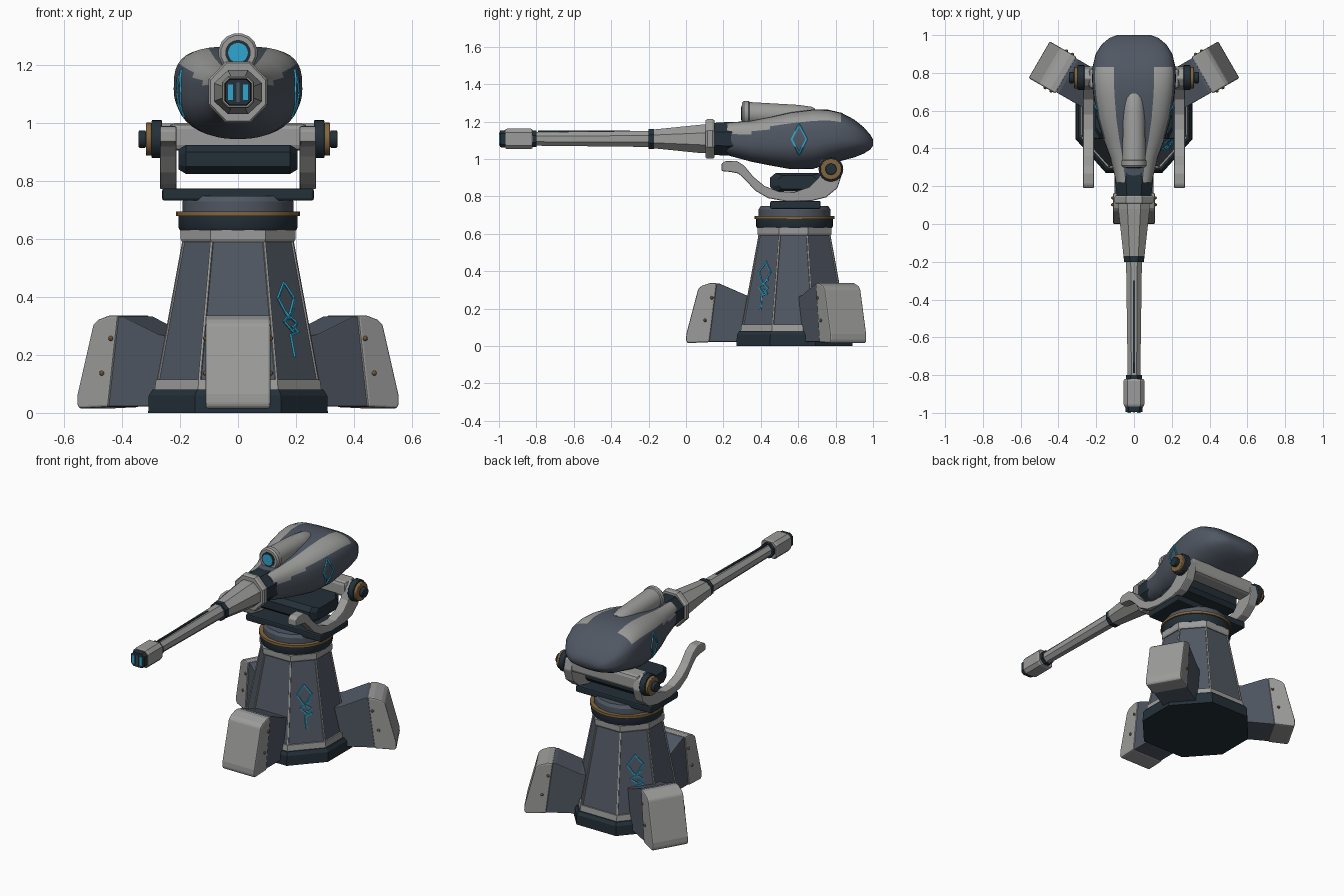
import bpy, bmesh, math
from mathutils import Vector

if "Cube" in bpy.data.objects:
    bpy.data.objects.remove(bpy.data.objects["Cube"])

def mat(name, c):
    m = bpy.data.materials.new(name)
    m.diffuse_color = (*c, 1)
    m.use_nodes = True
    m.node_tree.nodes["Principled BSDF"].inputs["Base Color"].default_value = m.diffuse_color
    return m

LIGHT = mat("light_grey", (0.33, 0.33, 0.325))
SLATE = mat("slate", (0.08, 0.096, 0.125))
NAVY = mat("dark_navy", (0.017, 0.029, 0.04))
CYAN = mat("cyan_glow", (0.03, 0.38, 0.62))
BRASS = mat("brass", (0.22, 0.13, 0.05))
CY = 0.58      # tower axis in y
BZ = 1.107     # barrel axis in z

def finish(name, bm, mats, bevel=0, smooth=0):
    bmesh.ops.recalc_face_normals(bm, faces=bm.faces)
    me = bpy.data.meshes.new(name)
    bm.to_mesh(me)
    bm.free()
    ob = bpy.data.objects.new(name, me)
    bpy.context.collection.objects.link(ob)
    for m in (mats if isinstance(mats, list) else [mats]):
        me.materials.append(m)
    if bevel:
        b = ob.modifiers.new("bevel", 'BEVEL')
        b.width, b.segments, b.limit_method, b.angle_limit = bevel, 2, 'ANGLE', math.radians(30)
    if smooth:
        bpy.ops.object.select_all(action='DESELECT')
        ob.select_set(True)
        bpy.context.view_layer.objects.active = ob
        bpy.ops.object.shade_smooth_by_angle(angle=math.radians(smooth))
    return ob

def loft(name, rings, mats, bevel=0, smooth=0, rule=None):
    bm = bmesh.new()
    vs = [[bm.verts.new(p) for p in r] for r in rings]
    n = len(vs[0])
    for k in range(len(vs) - 1):
        for i in range(n):
            j = (i + 1) % n
            f = bm.faces.new((vs[k][i], vs[k][j], vs[k + 1][j], vs[k + 1][i]))
            if rule:
                f.material_index = rule(k, i)
    bm.faces.new(vs[0])
    bm.faces.new(vs[-1])
    return finish(name, bm, mats, bevel, smooth)

def extrude(name, pts, w0, w1, place, m, bevel=0, smooth=0):
    return loft(name, [[place(a, b, w) for a, b in pts] for w in (w0, w1)], m, bevel, smooth)

def box(name, x, y, z, m, bevel=0):
    pts = [(x[0], y[0]), (x[1], y[0]), (x[1], y[1]), (x[0], y[1])]
    return extrude(name, pts, z[0], z[1], lambda a, b, w: (a, b, w), m, bevel)

def bars(name, segs, m, t):
    # square rods joining pairs of points
    bm = bmesh.new()
    for a, b in segs:
        a, b = Vector(a), Vector(b)
        q = (b - a).to_track_quat('Z', 'Y').to_matrix().to_4x4()
        q.translation = (a + b) / 2
        r = bmesh.ops.create_cube(bm, size=1)
        for v in r['verts']:
            v.co = q @ Vector((v.co.x * t, v.co.y * t, v.co.z * ((b - a).length + t * 0.6)))
    finish(name, bm, m)

# ---- tower -------------------------------------------------------------
OCT = [(.48, -1), (1, -.42), (1, .36), (.44, 1), (-.44, 1), (-1, .36), (-1, -.42), (-.48, -1)]

def tower_ring(a, z):
    return [Vector((x * a, CY + y * a, z)) for x, y in OCT]

def disc(r, z, n=32):
    return [(r * math.cos(2 * math.pi * i / n), CY + r * math.sin(2 * math.pi * i / n), z) for i in range(n)]

def body_a(z):
    return .275 - (z - .11) * .183

loft("tower_base", [tower_ring(a, z) for a, z in ((.31, 0), (.308, .06), (.295, .08))], NAVY)
loft("tower_lower_band", [tower_ring(a, z) for a, z in ((.288, .08), (.283, .115))], LIGHT)
loft("tower_body", [tower_ring(body_a(z), z) for z in (.1, .6)], SLATE)
loft("tower_upper_band", [tower_ring(a, z) for a, z in ((.193, .59), (.198, .6), (.198, .632))], LIGHT)
bars("tower_ribs", list(zip(tower_ring(body_a(.11), .11), tower_ring(body_a(.595), .595))), LIGHT, .009)
loft("collar", [disc(r, z) for r, z in ((.2, .63), (.206, .64), (.206, .682))], NAVY, 0, 35)
loft("brass_ring", [disc(r, z) for r, z in ((.214, .68), (.214, .696))], BRASS, 0, 35)
loft("neck", [disc(r, z, 16) for r, z in ((.192, .696), (.192, .73), (.18, .748))], SLATE, 0, 30)

# glowing rune on two opposite tower faces
RUNE = [[(0, .45), (.042, .395), (0, .325), (-.042, .395), (0, .45)],
        [(-.01, .345), (.035, .31), (.01, .28), (-.025, .315), (.03, .355)],
        [(.01, .3), (.035, .28), (.0, .27), (.005, .195)]]
for e in (0, 4):
    def on_face(u, z):
        r = tower_ring(body_a(z) + .001, z)
        return r[e].lerp(r[e + 1], .5 + u / .175)
    bars(f"rune_{e}", [(on_face(*p), on_face(*q)) for l in RUNE for p, q in zip(l, l[1:])], CYAN, .008)

# ---- three legs --------------------------------------------------------
FOOT = [(.572, .015), (.58, .03), (.578, .065), (.515, .305), (.495, .322), (.45, .337), (.415, .337), (.455, .02)]
STRUT = [(.43, .333), (.40, .333), (.26, .272), (.15, .25), (.15, .022), (.47, .022)]
for i, ang in enumerate((-90, 30, 150)):
    c, s = math.cos(math.radians(ang)), math.sin(math.radians(ang))
    def place(r, z, w):
        return (r * c - w * s, CY + r * s + w * c, z)
    extrude(f"foot_{i}", FOOT, -.112, .112, place, LIGHT, .008)
    extrude(f"strut_{i}", STRUT, -.104, .104, place, SLATE, .004)
    bm = bmesh.new()
    for r, z in ((.442, .257), (.478, .137)):
        for w in (-.112, .112):
            for v in bmesh.ops.create_icosphere(bm, subdivisions=2, radius=.009)['verts']:
                v.co += Vector(place(r, z, w))
    finish(f"leg_rivets_{i}", bm, BRASS)

# ---- cradle ------------------------------------------------------------
box("cradle_plate", (-.262, .262), (.45, .72), (.733, .775), NAVY, .008)
CH = [(.45, .85), (.48, .825), (.72, .825), (.74, .85), (.74, .90), (.71, .925), (.48, .925), (.45, .90)]
loft("cradle_block", [[(x, .595 + (y - .595) * k, .875 + (z - .875) * k) for y, z in CH]
                      for x, k in ((-.205, .7), (-.18, 1), (.18, 1), (.205, .7))], NAVY)
box("rear_crossbar", (-.24, .24), (.715, .825), (.905, 1.0), LIGHT, .02)
ARM = [(.19, .935), (.19, .975), (.21, .988), (.27, .99), (.31, .965), (.36, .905), (.42, .855), (.5, .825),
       (.58, .823), (.66, .85), (.71, .9), (.73, .97), (.77, 1.0), (.82, .98), (.835, .92), (.81, .845),
       (.75, .795), (.67, .775), (.54, .772), (.44, .79), (.37, .83), (.32, .885), (.28, .922), (.24, .93)]
for sx, side in ((-1, "left"), (1, "right")):
    extrude(f"{side}_arm", ARM, .212 * sx, .27 * sx, lambda y, z, x: (x, y, z), LIGHT, .006)
    for part, r, x0, x1, m in (("pivot_hub", .066, .262, .298, NAVY), ("pivot_ring", .057, .298, .318, BRASS),
                               ("pivot_cap", .03, .318, .343, NAVY)):
        circ = [(.775 + r * math.cos(t * math.pi / 12), .945 + r * math.sin(t * math.pi / 12)) for t in range(24)]
        extrude(f"{side}_{part}", circ, x0 * sx, x1 * sx, lambda y, z, x: (x, y, z), m, .004, 35)

# ---- hull --------------------------------------------------------------
SEC = [(.22, .095, 1.193, 1.02), (.35, .125, 1.205, .985), (.45, .163, 1.225, .965), (.56, .195, 1.25, .945),
       (.68, .215, 1.265, .947), (.76, .222, 1.263, .97), (.83, .22, 1.247, .99), (.9, .203, 1.21, 1.008),
       (.95, .172, 1.17, 1.028), (.985, .13, 1.13, 1.05), (1.0, .09, 1.105, 1.07)]

def hull_ring(y, w, top, bot, n=40):
    out = []
    for i in range(n):
        t = 2 * math.pi * i / n
        c, s = math.cos(t), math.sin(t)
        e = 2 / 3.2 if s >= 0 else 2 / 2.3
        out.append((math.copysign(abs(c) ** e, c) * w, y,
                    (top + bot) / 2 + math.copysign(abs(s) ** e, s) * (top - bot) / 2))
    return out

def hull_paint(k, i):
    i = min(i, 19 - i) if i < 20 else -1      # fold left side onto right
    low = 3 if SEC[k][0] >= .45 else (2 if SEC[k][0] >= .35 else 1)
    return 1 if SEC[k][0] < .83 and low <= i < 8 else 0

loft("hull", [hull_ring(*s) for s in SEC], [SLATE, LIGHT], 0, 40, hull_paint)

def hull_x(y, z):
    for a, b in zip(SEC, SEC[1:]):
        if a[0] <= y <= b[0]:
            f = (y - a[0]) / (b[0] - a[0])
            w, t, o = (a[j] + (b[j] - a[j]) * f for j in (1, 2, 3))
            h = abs(z - (t + o) / 2) / ((t - o) / 2)
            e = 3.2 if z > (t + o) / 2 else 2.3
            return w * (1 - h ** e) ** (1 / e)

DIA = [(.605, 1.185), (.625, 1.145), (.645, 1.105), (.625, 1.065), (.605, 1.025),
       (.585, 1.065), (.565, 1.105), (.585, 1.145), (.605, 1.185)]
for sx, side in ((-1, "left"), (1, "right")):
    pts = [(sx * (hull_x(y, z) + .001), y, z) for y, z in DIA]
    bars(f"{side}_hull_diamond", list(zip(pts, pts[1:])), CYAN, .009)

# ---- gun ---------------------------------------------------------------
def gun(name, prof, m, zc=BZ, n=8, bevel=0, smooth=0):
    # prof rows: y, half width, half height (measured to the flats)
    k = 1 / math.cos(math.pi / n)
    rings = [[(rx * k * math.cos((i + .5) * 2 * math.pi / n), y, zc + rz * k * math.sin((i + .5) * 2 * math.pi / n))
              for i in range(n)] for y, rx, rz in prof]
    return loft(name, rings, m, bevel, smooth)

gun("gun_mount", [(.14, .09, .085), (.22, .1, .09), (.32, .098, .088)], NAVY)
gun("gun_collar", [(.105, .095, .1), (.115, .102, .106), (.142, .102, .106), (.152, .095, .1)], LIGHT)
gun("barrel_sleeve", [(-.175, .055, .05), (.08, .083, .076), (.11, .083, .076)], LIGHT)
gun("barrel_ring", [(-.2, .052, .053), (-.17, .056, .054)], NAVY)
gun("barrel", [(-.83, .033, .036), (-.19, .042, .043)], LIGHT)
box("barrel_top_slot", (-.006, .006), (-.79, -.3), (1.13, 1.152), NAVY)
gun("muzzle_ring", [(-.825, .042, .044), (-.8, .042, .044)], NAVY)
SQ = [(-.055, -.035), (-.035, -.055), (.035, -.055), (.055, -.035), (.055, .035), (.035, .055), (-.035, .055), (-.055, .035)]
loft("muzzle", [[(x * k, y, BZ + z * k) for x, z in SQ]
                for y, k in ((-.965, .93), (-.955, 1), (-.83, 1), (-.82, .9))], LIGHT)
loft("muzzle_tip", [[(x * k, y, BZ + z * k) for x, z in SQ] for y, k in ((-.995, .8), (-.96, .86))], NAVY)
for x in (-.026, .026):
    box("muzzle_slit", (x - .009, x + .009), (-1.0, -.99), (BZ - .027, BZ + .027), CYAN)
box("muzzle_divider", (-.006, .006), (-.999, -.99), (BZ - .034, BZ + .034), SLATE)

# ---- scope on top ------------------------------------------------------
def scope_ring(y, r, zc, n=16):
    return [(r * math.cos((i + .5) * 2 * math.pi / n), y, zc + r * math.sin((i + .5) * 2 * math.pi / n)) for i in range(n)]

loft("scope", [scope_ring(*p) for p in ((.30, .06, 1.243), (.31, .068, 1.243), (.335, .068, 1.243), (.34, .063, 1.242),
                                        (.6, .058, 1.232), (.67, .05, 1.23), (.69, .035, 1.235))], LIGHT, 0, 30)
loft("scope_rim", [scope_ring(y, .044, 1.243, 24) for y in (.297, .31)], NAVY)
loft("scope_lens", [scope_ring(y, .034, 1.243, 24) for y in (.293, .31)], CYAN)
